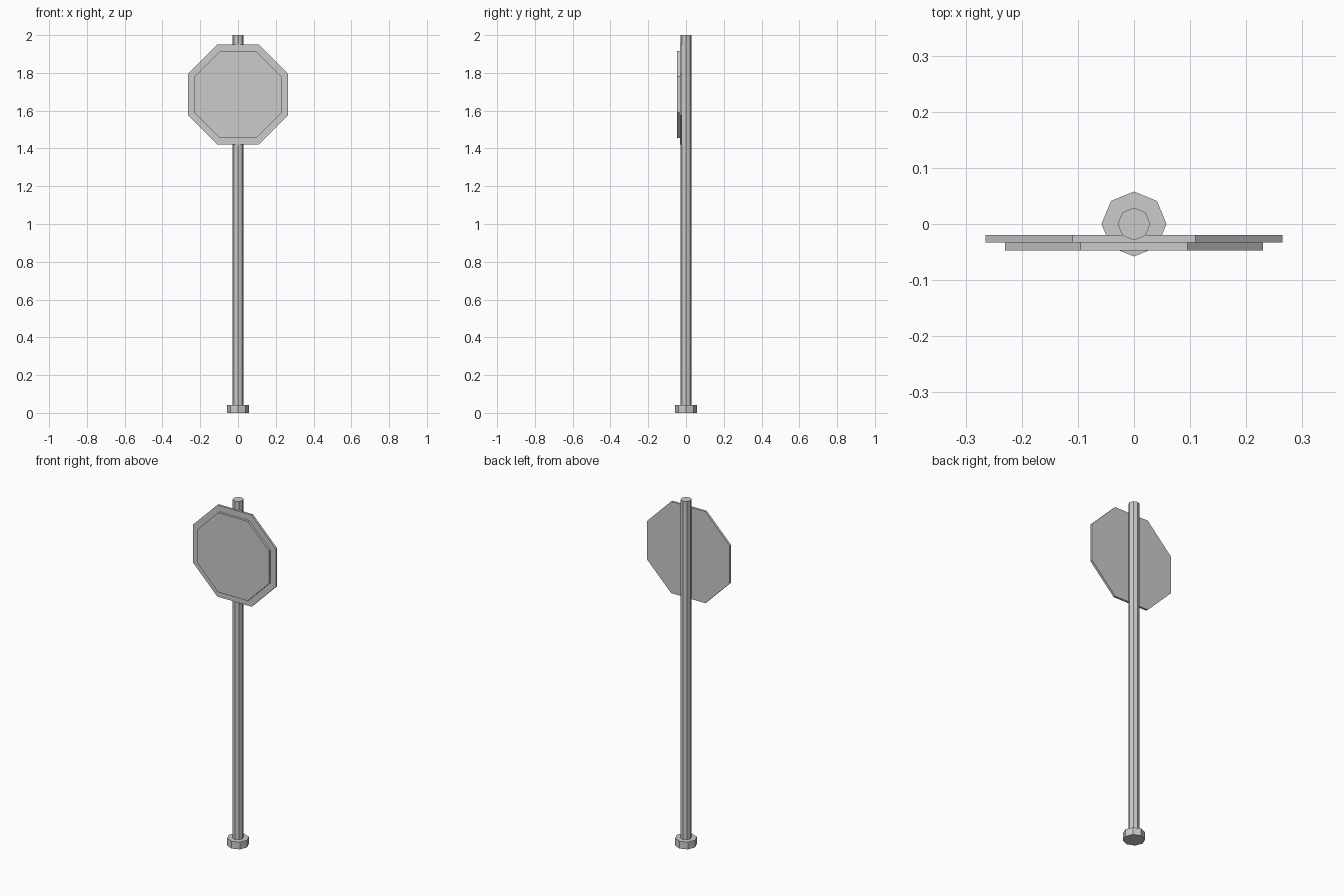
import bpy
from math import cos, pi

cube = bpy.data.objects.get("Cube")
if cube:
    bpy.data.objects.remove(cube, do_unlink=True)

GREY = (0.6, 0.6, 0.6, 1.0)
metal = bpy.data.materials.new("plain grey")
metal.use_nodes = True
metal.diffuse_color = GREY
metal.node_tree.nodes["Principled BSDF"].inputs["Base Color"].default_value = GREY


def octagon(name, radius, depth, centre, rotation=(0, 0, 0)):
    """Flat-shaded eight-sided prism; a corner points along local y."""
    bpy.ops.mesh.primitive_cylinder_add(vertices=8, radius=radius, depth=depth,
                                        location=centre, rotation=rotation)
    obj = bpy.context.object
    obj.name = name
    obj.data.materials.append(metal)
    return obj


def sign_plate(name, half_width, front, back):
    """Upright octagon with its flat sides level."""
    octagon(name, half_width / cos(pi / 8), back - front,
            (0, (front + back) / 2, SIGN_Z), (pi / 2, pi / 8, 0))


SIGN_Z = 1.685

# Post and foot
octagon("post", 0.029, 2.0, (0, 0, 1.0))
octagon("foot", 0.058, 0.042, (0, 0, 0.021))

# Sign: backing plate with a smaller raised face
sign_plate("sign_backing", 0.265, -0.033, -0.02)
sign_plate("sign_face", 0.23, -0.047, -0.033)
